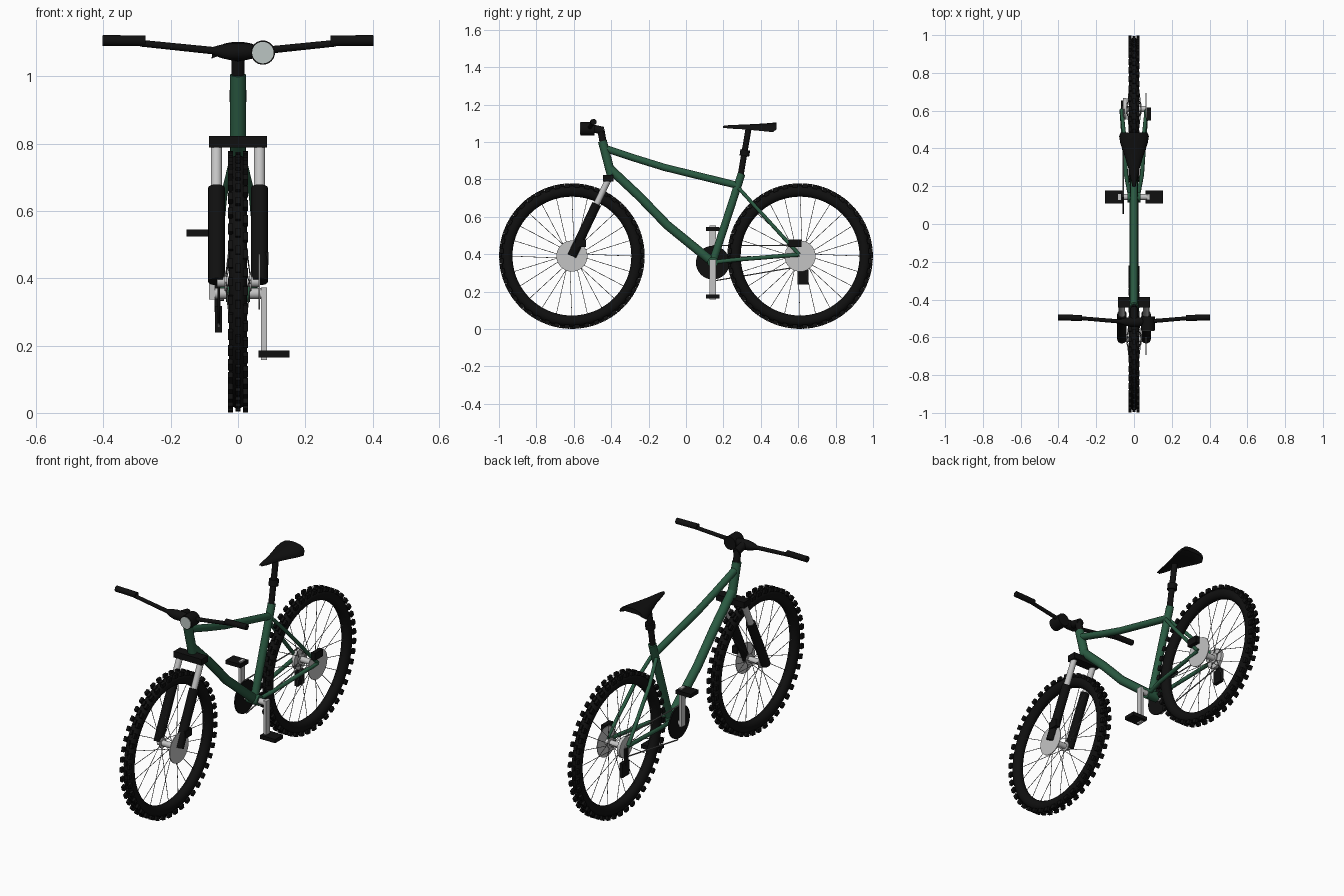
import bpy, bmesh
from math import sin, cos, pi, radians
from mathutils import Vector, Matrix

if "Cube" in bpy.data.objects:
    bpy.data.objects.remove(bpy.data.objects["Cube"], do_unlink=True)


def material(name, rgb, rough=0.5):
    m = bpy.data.materials.new(name)
    m.use_nodes = True
    m.diffuse_color = (*rgb, 1)
    node = m.node_tree.nodes["Principled BSDF"]
    node.inputs["Base Color"].default_value = (*rgb, 1)
    node.inputs["Roughness"].default_value = rough
    return m


BLACK = material("black rubber", (0.005, 0.005, 0.005), 0.7)
GREEN = material("green paint", (0.024, 0.105, 0.055))
GREY = material("light metal", (0.55, 0.55, 0.55))
WIRE = material("wire steel", (0.2, 0.2, 0.2))
LENS = material("lamp lens", (0.5, 0.56, 0.54))
made = []


def add_object(name, bm, mat):
    bmesh.ops.recalc_face_normals(bm, faces=bm.faces)
    me = bpy.data.meshes.new(name)
    bm.to_mesh(me)
    bm.free()
    me.materials.append(mat)
    ob = bpy.data.objects.new(name, me)
    bpy.context.collection.objects.link(ob)
    made.append(ob)
    return ob


def skin(bm, rings, closed=False):
    """Join a row of equal point rings with faces, capping open ends."""
    loops = [[bm.verts.new(p) for p in ring] for ring in rings]
    pairs = list(zip(loops, loops[1:]))
    if closed:
        pairs.append((loops[-1], loops[0]))
    else:
        bm.faces.new(loops[0])
        bm.faces.new(loops[-1])
    for a, b in pairs:
        for i in range(len(a)):
            j = (i + 1) % len(a)
            bm.faces.new((a[i], a[j], b[j], b[i]))


def add_tube(bm, points, radius, sides=16):
    """Sweep a circle along points; radius is a number or one per point."""
    pts = [Vector(p) for p in points]
    radii = radius if isinstance(radius, (list, tuple)) else [radius] * len(pts)
    rings = []
    for i, p in enumerate(pts):
        d = (pts[min(i + 1, len(pts) - 1)] - pts[max(i - 1, 0)]).normalized()
        u = d.cross(Vector((0, 0, 1)) if abs(d.z) < 0.8 else Vector((1, 0, 0))).normalized()
        v = d.cross(u)
        rings.append([p + radii[i] * (u * cos(2 * pi * k / sides) + v * sin(2 * pi * k / sides))
                      for k in range(sides)])
    skin(bm, rings)


def tube(name, points, radius, mat, sides=16):
    bm = bmesh.new()
    add_tube(bm, points, radius, sides)
    return add_object(name, bm, mat)


def disc(name, x0, x1, y, z, r, mat):
    return tube(name, [(x0, y, z), (x1, y, z)], r, mat, 32)


def box(name, centre, size, mat, tilt=0):
    bm = bmesh.new()
    m = Matrix.Translation(centre) @ Matrix.Rotation(tilt, 4, 'X') @ Matrix.Diagonal((*size, 1))
    bmesh.ops.create_cube(bm, size=1, matrix=m)
    return add_object(name, bm, mat)


AXLE_Y, AXLE_Z = 0.61, 0.39


def wheel(prefix, y):
    place = Matrix.Translation((0, y, AXLE_Z))
    # Tyre with an oval section
    bm = bmesh.new()
    rings = []
    for i in range(72):
        spin = Matrix.Rotation(2 * pi * i / 72, 4, 'X')
        rings.append([place @ spin @ Vector((0.027 * cos(a), 0, 0.347 + 0.030 * sin(a)))
                      for a in (2 * pi * k / 14 for k in range(14))])
    skin(bm, rings, closed=True)
    add_object(prefix + "_tyre", bm, BLACK)
    # Staggered tread blocks: two shoulder rows and a lower centre row
    bm = bmesh.new()
    count = 44
    for x, r, offset in ((-0.022, 0.378, 0), (0.022, 0.378, 0.5), (0, 0.375, 0.25)):
        for i in range(count):
            m = (place @ Matrix.Rotation(2 * pi * (i + offset) / count, 4, 'X')
                 @ Matrix.Translation((x, 0, r)) @ Matrix.Diagonal((0.015, 0.026, 0.022, 1)))
            bmesh.ops.create_cube(bm, size=1, matrix=m)
    add_object(prefix + "_tread", bm, BLACK)
    # Spokes lean to alternating hub flanges
    bm = bmesh.new()
    for i in range(24):
        a = 2 * pi * i / 24
        side = 1 if i % 2 else -1
        b = a + (0.5 if i % 4 < 2 else -0.5)
        add_tube(bm, [(side * 0.036, y + 0.025 * sin(b), AXLE_Z + 0.025 * cos(b)),
                      (0, y + 0.325 * sin(a), AXLE_Z + 0.325 * cos(a))], 0.0016, 5)
    add_object(prefix + "_spokes", bm, WIRE)
    # Hub and brake disc
    disc(prefix + "_hub", -0.062, 0.062, y, AXLE_Z, 0.016, GREY)
    for s in (-1, 1):
        disc(prefix + "_hub_flange", s * 0.034, s * 0.040, y, AXLE_Z, 0.028, GREY)
    disc(prefix + "_brake_disc", 0.061, 0.065, y, AXLE_Z, 0.083, GREY)


wheel("front_wheel", -AXLE_Y)
wheel("rear_wheel", AXLE_Y)

# Frame
BB = Vector((0, 0.143, 0.357))
tube("head_tube", [(0, -0.447, 1.005), (0, -0.40, 0.825)], 0.024, GREEN)
tube("top_tube", [(0, -0.43, 0.965), (0, -0.27, 0.912), (0, -0.115, 0.864), (0, 0.28, 0.767)], 0.019, GREEN)
tube("down_tube", [(0, -0.41, 0.86), (0, -0.25, 0.71), (0, -0.1, 0.555), BB], 0.024, GREEN)
tube("seat_tube", [BB, (0, 0.297, 0.83)], 0.021, GREEN)
disc("bottom_bracket", -0.035, 0.035, BB.y, BB.z, 0.028, GREEN)
for s, side in ((1, "left"), (-1, "right")):
    end = (s * 0.066, AXLE_Y - 0.005, 0.398)
    tube(side + "_seat_stay", [(s * 0.016, 0.283, 0.752), (s * 0.042, 0.38, 0.645), end], 0.010, GREEN, 12)
    tube(side + "_chain_stay", [(s * 0.02, BB.y, BB.z), (s * 0.042, 0.26, 0.37), end], 0.011, GREEN, 12)

# Seat post and saddle
tube("seat_post", [(0, 0.290, 0.81), (0, 0.334, 1.07)], 0.016, BLACK)
tube("seat_clamp", [(0, 0.312, 0.925), (0, 0.317, 0.958)], 0.026, BLACK)
bm = bmesh.new()
rings = []
for y, w, top, low in ((0.197, 0.008, 1.086, 1.076), (0.23, 0.016, 1.090, 1.072),
                       (0.30, 0.031, 1.093, 1.068), (0.37, 0.053, 1.096, 1.062),
                       (0.43, 0.073, 1.100, 1.056), (0.465, 0.079, 1.103, 1.053),
                       (0.485, 0.070, 1.103, 1.068)):
    arc = [(w * cos(pi * k / 10), y, low + (top - low) * sin(pi * k / 10) ** 0.8) for k in range(11)]
    under = [(w * f, y, low + (top - low) * 0.25) for f in (-0.6, 0, 0.6)]
    rings.append(arc + under)
skin(bm, rings)
add_object("saddle", bm, BLACK)

# Suspension fork
box("fork_crown", (0, -0.415, 0.806), (0.172, 0.055, 0.034), BLACK)
top, foot = Vector((0, -0.415, 0.80)), Vector((0, -AXLE_Y, AXLE_Z))
for s, side in ((1, "left"), (-1, "right")):
    off = Vector((s * 0.064, 0, 0))
    mid = top.lerp(foot, 0.32)
    tube(side + "_fork_stanchion", [top + off, mid + off], 0.017, GREY)
    tube(side + "_fork_lower", [mid + off, foot + off], 0.025, BLACK)

# Steering column, stem and handlebar
tube("steerer", [(0, -0.44, 0.98), (0, -0.455, 1.065)], 0.019, BLACK)
tube("stem", [(0, -0.442, 1.060), (0, -0.515, 1.076)], 0.021, BLACK)
tube("handlebar", [(-0.29, -0.498, 1.099), (-0.075, -0.516, 1.077), (-0.05, -0.517, 1.075),
                   (-0.02, -0.518, 1.074), (0.02, -0.518, 1.074), (0.05, -0.517, 1.075),
                   (0.075, -0.516, 1.077), (0.29, -0.498, 1.099)],
     [0.010, 0.011, 0.020, 0.026, 0.026, 0.020, 0.011, 0.010], BLACK)
for s, side in ((1, "left"), (-1, "right")):
    tube(side + "_grip", [(s * 0.275, -0.498, 1.106), (s * 0.402, -0.494, 1.107)], 0.016, BLACK)

# Headlamp
tube("lamp_body", [(0.074, -0.49, 1.071), (0.074, -0.564, 1.071)], 0.036, BLACK, 32)
tube("lamp_lens", [(0.074, -0.56, 1.071), (0.074, -0.567, 1.071)], 0.032, LENS, 32)

# Cranks and pedals, left one down and right one up
disc("crank_axle", -0.084, 0.084, BB.y, 0.355, 0.016, GREY)
for s, side in ((1, "left"), (-1, "right")):
    pz = 0.355 - s * 0.18
    box(side + "_crank_arm", (s * 0.077, BB.y, 0.355 - s * 0.09), (0.017, 0.034, 0.215), GREY)
    box(side + "_pedal", (s * 0.107, BB.y, pz), (0.092, 0.070, 0.021), BLACK)

# Drivetrain on the right side
disc("chainring", -0.061, -0.053, BB.y, 0.355, 0.09, BLACK)
disc("cassette", -0.058, -0.041, AXLE_Y, AXLE_Z, 0.057, GREY)
tube("chain_upper", [(-0.057, BB.y, 0.446), (-0.055, AXLE_Y, 0.448)], 0.0035, WIRE, 6)
tube("chain_lower", [(-0.057, BB.y + 0.01, 0.258), (-0.055, AXLE_Y, 0.335)], 0.0035, WIRE, 6)
box("derailleur_cage", (-0.058, 0.625, 0.278), (0.020, 0.060, 0.078), BLACK)
box("derailleur_arm", (-0.064, 0.618, 0.345), (0.012, 0.022, 0.09), BLACK)

# Brake calipers
box("front_caliper", (0.076, -0.562, 0.459), (0.030, 0.055, 0.040), BLACK)
box("rear_caliper", (0.079, 0.583, 0.459), (0.024, 0.070, 0.040), BLACK)

# Smooth shading with crisp edges
bpy.ops.object.select_all(action='DESELECT')
for ob in made:
    ob.select_set(True)
bpy.context.view_layer.objects.active = made[0]
bpy.ops.object.shade_smooth_by_angle(angle=radians(40))
